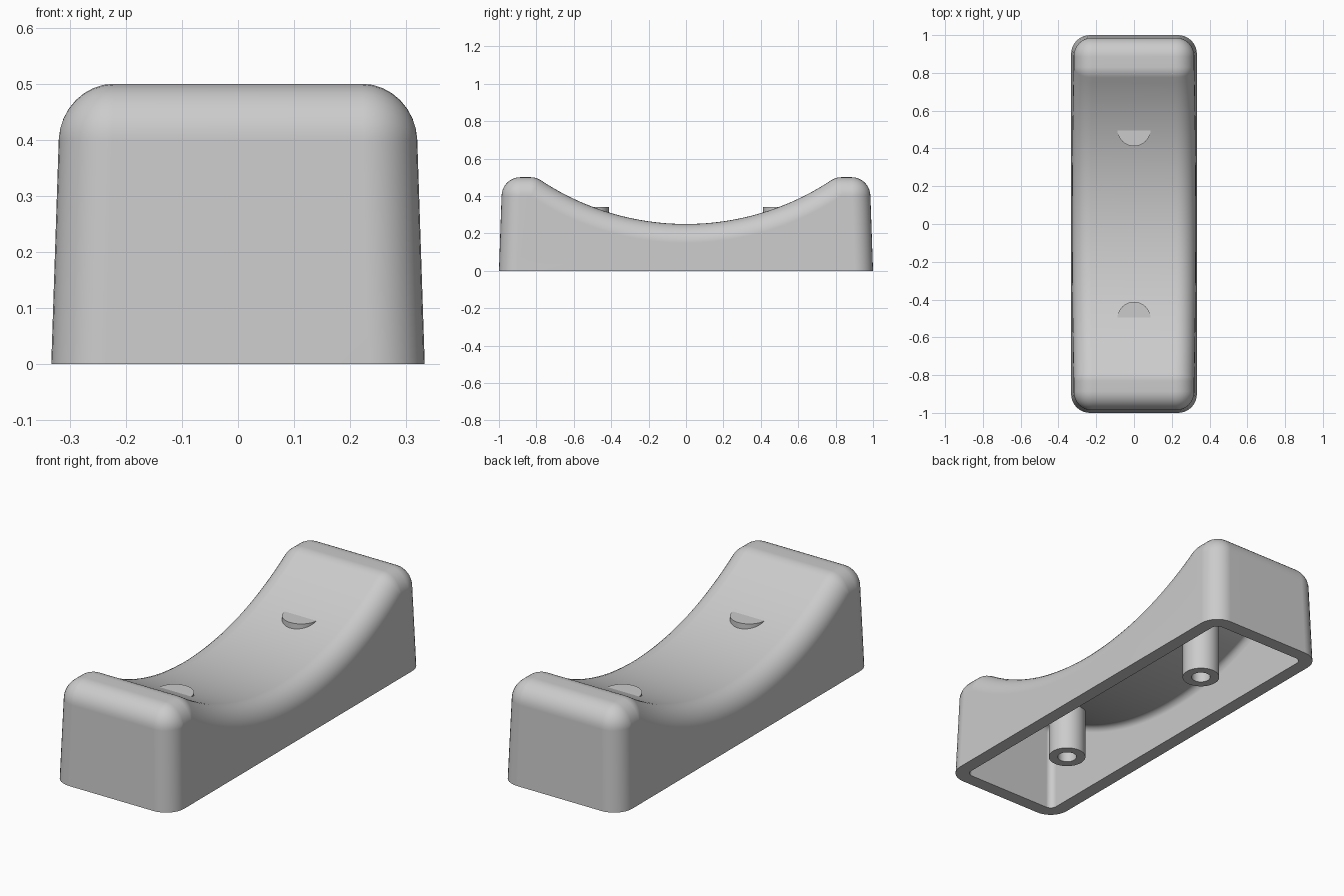
import bpy, bmesh, math
from math import sin, cos, pi, sqrt

if "Cube" in bpy.data.objects:
    bpy.data.objects.remove(bpy.data.objects["Cube"])

grey = bpy.data.materials.new("light grey plastic")
grey.use_nodes = True
GREY = (0.6, 0.6, 0.6, 1)
grey.diffuse_color = GREY
grey.node_tree.nodes["Principled BSDF"].inputs["Base Color"].default_value = GREY

HALF_W, ROUND, WALL = 0.333, 0.1, 0.067
SADDLE_Z, SADDLE_R = 0.25, 1.405          # lowest point and radius of the saddle
CORE_Z = 0.5 - ROUND


def finish(bm, name):
    bmesh.ops.remove_doubles(bm, verts=bm.verts, dist=0.0001)
    bmesh.ops.recalc_face_normals(bm, faces=bm.faces)
    mesh = bpy.data.meshes.new(name)
    bm.to_mesh(mesh)
    bm.free()
    mesh.materials.append(grey)
    obj = bpy.data.objects.new(name, mesh)
    bpy.context.collection.objects.link(obj)
    bpy.ops.object.select_all(action='DESELECT')
    obj.select_set(True)
    bpy.context.view_layer.objects.active = obj
    bpy.ops.object.shade_smooth_by_angle(angle=math.radians(35))
    return obj


def core_profile():
    """Side profile as (y, z, normal angle), to be offset by a rounding radius."""
    centre_z = SADDLE_Z + SADDLE_R
    core_r = SADDLE_R + ROUND
    crest = math.asin(sqrt(core_r ** 2 - (centre_z - CORE_Z) ** 2) / core_r)
    half = []
    for i in range(25):                                # saddle, centre to crest
        t = crest * i / 24
        half.append((core_r * sin(t), centre_z - core_r * cos(t), pi / 2 + t))
    y, z, tilt = half[-1]
    for i in range(1, 7):                              # rounding of the crest
        half.append((y, z, tilt + (pi / 2 - tilt) * i / 6))
    for i in range(9):                                 # rounding of the end
        half.append((0.886, CORE_Z, pi / 2 * (1 - i / 8)))
    half.append((0.9, 0, 0))
    mirrored = [(-y, z, pi - a) for y, z, a in reversed(half[1:])]
    return mirrored + half


def add_skin(bm, radius):
    """Sweep the rounded profile across the width, close both sides,
    and return the open loop of vertices at the base."""
    rows = []
    for side in (-1, 1):
        for k in range(9):
            turn = pi / 2 * (k / 8 if side > 0 else k / 8 - 1)
            x = side * (HALF_W - ROUND) + radius * sin(turn)
            r = radius * cos(turn)
            row = []
            for y, z, a in core_profile():
                height = z + r * sin(a)
                row.append(bm.verts.new((x * (1 - 0.1 * height), y + r * cos(a), height)))
            rows.append(row)
    for a, b in zip(rows, rows[1:]):
        for i in range(len(a) - 1):
            bm.faces.new((a[i], a[i + 1], b[i + 1], b[i]))
    bm.faces.new(rows[0])
    bm.faces.new(rows[-1])
    return [row[0] for row in rows] + [row[-1] for row in reversed(rows)]


# Hollow saddle body: outer skin, inner skin and the bottom rim joining them
bm = bmesh.new()
outer = add_skin(bm, ROUND)
inner = add_skin(bm, ROUND - WALL)
for i in range(len(outer)):
    bm.faces.new((outer[i - 1], outer[i], inner[i], inner[i - 1]))
body = finish(bm, "saddle_body")
normals = body.modifiers.new("even shading", 'WEIGHTED_NORMAL')
normals.keep_sharp = True


# Screw bosses: blind tubes from the base up through the saddle
def add_boss(name, y):
    section = [(0, 0.34), (0.088, 0.34), (0.088, 0), (0.045, 0), (0.045, 0.3), (0, 0.3)]
    bm = bmesh.new()
    points = [bm.verts.new((r, 0, z)) for r, z in section]
    edges = [bm.edges.new(pair) for pair in zip(points, points[1:])]
    bmesh.ops.spin(bm, geom=points + edges, cent=(0, 0, 0), axis=(0, 0, 1),
                   angle=2 * pi, steps=40)
    bmesh.ops.translate(bm, verts=bm.verts, vec=(0, y, 0))
    finish(bm, name)


add_boss("front_screw_boss", -0.5)
add_boss("back_screw_boss", 0.5)
